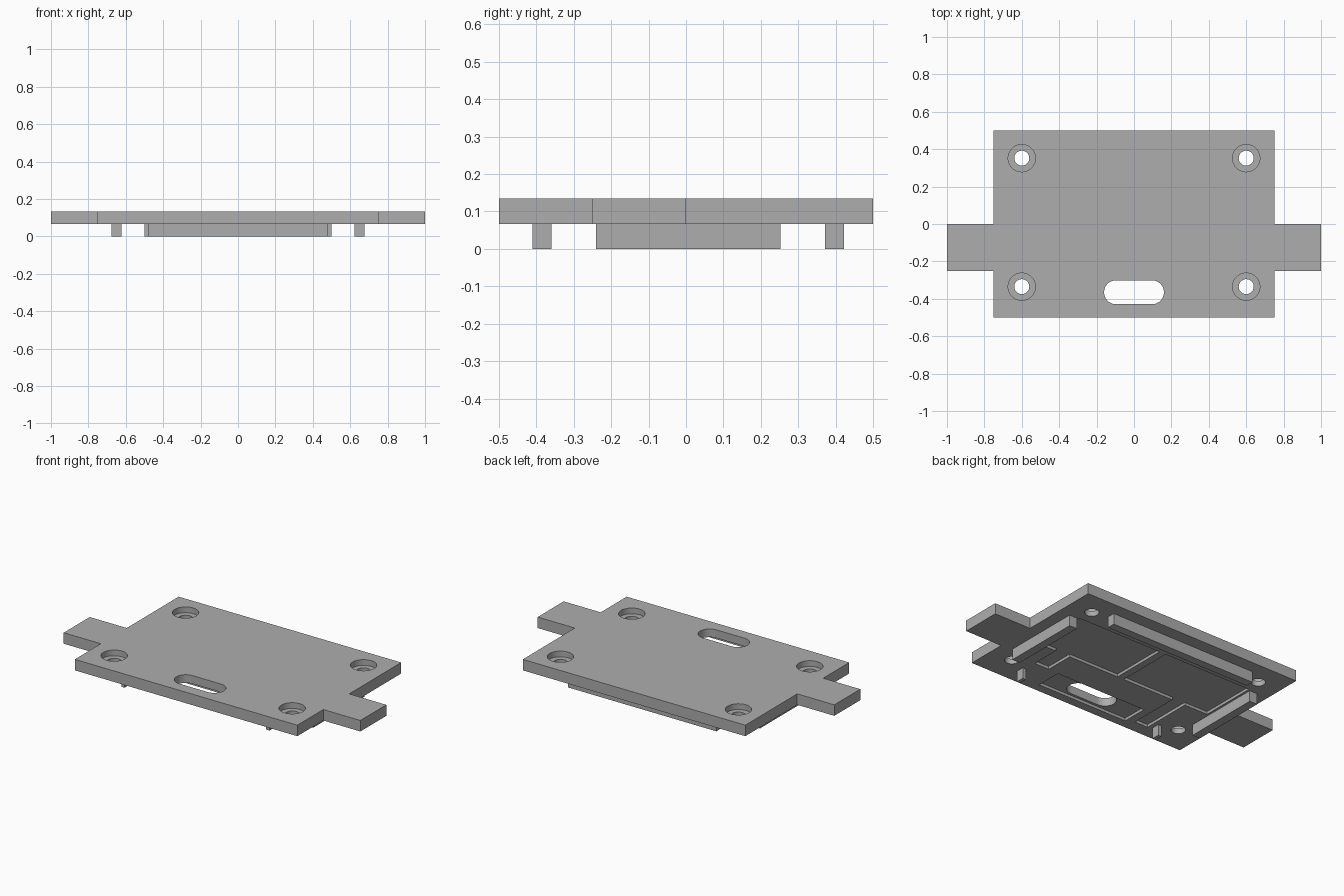
import bpy, bmesh
from math import cos, sin, pi

cube = bpy.data.objects.get("Cube")
if cube:
    bpy.data.objects.remove(cube, do_unlink=True)

BASE, TOP = 0.067, 0.134      # underside and top of the plate
POCKET = BASE + 0.017         # roof of the shallow pockets

grey = bpy.data.materials.new("plain_grey")
grey.use_nodes = True
colour = (0.42, 0.42, 0.42, 1)
grey.diffuse_color = colour
grey.node_tree.nodes["Principled BSDF"].inputs["Base Color"].default_value = colour


def prism(name, outline, z0, z1):
    """Extrude a counter-clockwise outline from z0 to z1."""
    bm = bmesh.new()
    face = bm.faces.new([bm.verts.new((x, y, z0)) for x, y in outline])
    new = bmesh.ops.extrude_face_region(bm, geom=[face])["geom"]
    bmesh.ops.translate(bm, vec=(0, 0, z1 - z0),
                        verts=[v for v in new if isinstance(v, bmesh.types.BMVert)])
    bmesh.ops.recalc_face_normals(bm, faces=bm.faces)
    mesh = bpy.data.meshes.new(name)
    bm.to_mesh(mesh)
    bm.free()
    mesh.materials.append(grey)
    obj = bpy.data.objects.new(name, mesh)
    bpy.context.collection.objects.link(obj)
    return obj


def rect(x0, x1, y0, y1):
    return [(x0, y0), (x1, y0), (x1, y1), (x0, y1)]


def rounded(cx, cy, r, half=0.0, n=24):
    """Circle, or a stadium when half is the distance to each end centre."""
    pts = []
    for side in (1, -1):
        for i in range(n + (half > 0)):
            a = -pi / 2 * side + pi * i / n
            pts.append((cx + side * half + r * cos(a), cy + r * sin(a)))
    return pts


def cut(target, outline, z0, z1):
    cutter = prism("cutter", outline, z0, z1)
    cutter.hide_render = True
    mod = target.modifiers.new("cut", "BOOLEAN")
    mod.operation, mod.solver, mod.object = "DIFFERENCE", "EXACT", cutter
    bpy.context.view_layer.objects.active = target
    bpy.ops.object.modifier_apply(modifier=mod.name)
    bpy.data.objects.remove(cutter, do_unlink=True)


# Plate with a tab on each side
half = [(0.75, -0.5), (0.75, -0.25), (1, -0.25), (1, 0), (0.75, 0), (0.75, 0.5)]
plate = prism("mounting_plate", half + [(-x, y) for x, y in reversed(half)], BASE, TOP)

# Shallow pockets and wire channels in the underside
left_pocket = [(0.035, -0.1), (0.38, -0.1), (0.38, -0.28), (0.48, -0.28),
               (0.48, -0.1), (0.61, -0.1), (0.61, 0.26), (0.035, 0.26)]
right_pocket = [(-0.61, -0.1), (-0.45, -0.1), (-0.45, -0.42), (-0.36, -0.42),
                (-0.36, -0.1), (-0.01, -0.1), (-0.01, 0.26), (-0.61, 0.26)]
switch_pocket = rect(-0.31, 0.31, -0.445, -0.285)
for outline in (left_pocket, right_pocket, switch_pocket):
    cut(plate, outline, 0, POCKET)

# Switch slot and counterbored screw holes
cut(plate, rounded(0, -0.365, 0.064, 0.096), 0, 0.3)
for x in (-0.6, 0.6):
    for y in (-0.335, 0.352):
        cut(plate, rounded(x, y, 0.04), 0, 0.3)
        cut(plate, rounded(x, y, 0.073), TOP - 0.035, 0.3)

# Locating ribs under the plate
prism("back_rib", rect(-0.5, 0.5, 0.372, 0.422), 0, BASE)
for name, s in (("left", 1), ("right", -1)):
    for part, x0, x1, y0, y1 in (("side_rib", 0.623, 0.676, -0.24, 0.252),
                                 ("front_peg", 0.477, 0.5, -0.41, -0.36)):
        xs = sorted((s * x0, s * x1))
        prism(f"{name}_{part}", rect(*xs, y0, y1), 0, BASE)
